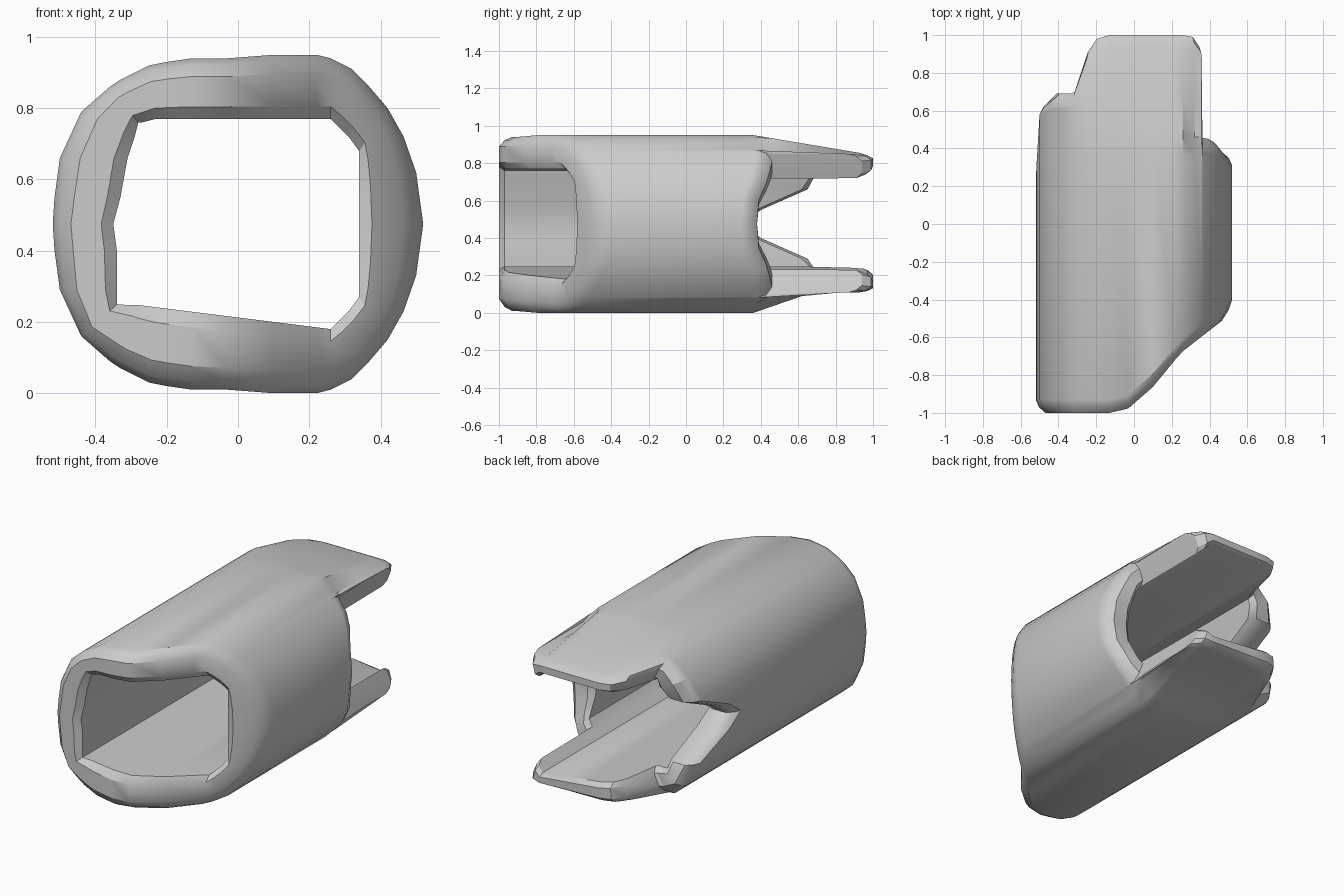
import bpy, bmesh, math
from mathutils import Vector

cube = bpy.data.objects.get("Cube")
if cube:
    bpy.data.objects.remove(cube, do_unlink=True)

HEIGHT = 0.95

# Upper half of the tube wall, left to right, in hundredths:
# outer x, outer z, inner x, inner z, y of the back edge
UPPER = [
    (-52, 47.5, -35, 47.5, 30), (-51.5, 55, -33, 55, 40),
    (-50, 66, -31, 66, 65), (-44, 79, -29, 72, 69),
    (-36, 86, -28, 76, 69), (-33, 88, -27, 76, 70),
    (-25, 92, -23, 77, 91), (-20, 93, -19, 77, 98),
    (-13, 94, -13, 77, 100), (-3, 94, -3, 77, 100),
    (10, 95, 10, 77, 100), (22, 95, 22, 77, 100),
    (26, 94, 26, 77, 100), (32, 91, 29, 74, 99),
    (36, 87, 31, 72, 94), (36.2, 86.8, 31.2, 71.8, 46),
    (42, 80, 34, 68, 45), (46.5, 72, 34, 64, 43),
    (50, 62, 34, 57, 39), (52, 47.5, 34, 47.5, 38),
]

# Plan outline of the slanted front opening
FRONT = [(-0.1, -1), (0.02, -0.96), (0.25, -0.68), (0.52, -0.47)]

# Rounded rim: share of wall thickness from the outside, setback from the edge
RIM = [(0, 0.07), (0.1, 0.03), (0.3, 0), (0.8, 0), (1, 0.03)]


def clamp(v):
    return max(0.0, min(1.0, v))


def front_edge(x):
    """Front y at a given x."""
    if x <= FRONT[0][0]:
        return FRONT[0][1]
    for (x0, y0), (x1, y1) in zip(FRONT, FRONT[1:]):
        if x <= x1:
            return y0 + (y1 - y0) * (x - x0) / (x1 - x0)
    return FRONT[-1][1]


def make_columns():
    """Upper wall columns followed by their mirrored lower partners."""
    top = [tuple(v / 100 for v in row) for row in UPPER]
    bottom = []
    for ox, oz, ix, iz, back in reversed(top[1:-1]):
        floor = 0.25 - 0.125 * (ix + 0.3)
        lower_z = max(HEIGHT - iz, floor)
        if ix < -0.285:
            ix = -0.34
        bottom.append((ox, HEIGHT - oz, ix, lower_z, back))
    return top + bottom


def outer_point(col, y):
    """Outside surface, thinned toward the rear tongues."""
    x, z = col[0], col[1]
    x = max(x, -0.52 + 0.1 * max(0, y - 0.38))
    top = HEIGHT - 0.1 * clamp((y - 0.36) / 0.6)
    base = 0.11 * clamp((y - 0.36) / 0.32)
    if x > 0.27:
        rail = 0.1 * clamp((y - 0.36) / 0.1)
        top, base = HEIGHT - rail, max(base, rail)
    return Vector((x, y, min(max(z, base), top)))


def wall_loop(col):
    """Closed section along one column: front rim, inside, back rim, outside."""
    inner_x, inner_z, back = col[2:]
    loop = []
    for share, setback in RIM:
        x = col[0] + (inner_x - col[0]) * share
        z = col[1] + (inner_z - col[1]) * share
        loop.append(Vector((x, front_edge(x) + setback, z)))
    for share, setback in reversed(RIM):
        y = back - setback
        p = outer_point(col, y).lerp(Vector((inner_x, y, inner_z)), share)
        loop.append(p)
    end = back - RIM[0][1]
    for limit, gap in ((0.68, 0.01), (0.46, 0.02), (0.36, 0.03)):
        loop.append(outer_point(col, min(limit, end - gap)))
    return loop


def build_shell(name):
    bm = bmesh.new()
    loops = [[bm.verts.new(p) for p in wall_loop(c)] for c in make_columns()]
    for i, a in enumerate(loops):
        b = loops[(i + 1) % len(loops)]
        for j in range(len(a)):
            k = (j + 1) % len(a)
            bm.faces.new((a[j], a[k], b[k], b[j]))
    bmesh.ops.recalc_face_normals(bm, faces=bm.faces)
    mesh = bpy.data.meshes.new(name)
    bm.to_mesh(mesh)
    bm.free()
    obj = bpy.data.objects.new(name, mesh)
    bpy.context.collection.objects.link(obj)
    return obj


# Tubular sleeve with slanted mouth, notched side and two rear tongues
sleeve = build_shell("sleeve_shell")
bpy.ops.object.select_all(action='DESELECT')
sleeve.select_set(True)
bpy.context.view_layer.objects.active = sleeve
bpy.ops.object.shade_smooth_by_angle(angle=math.radians(30))
